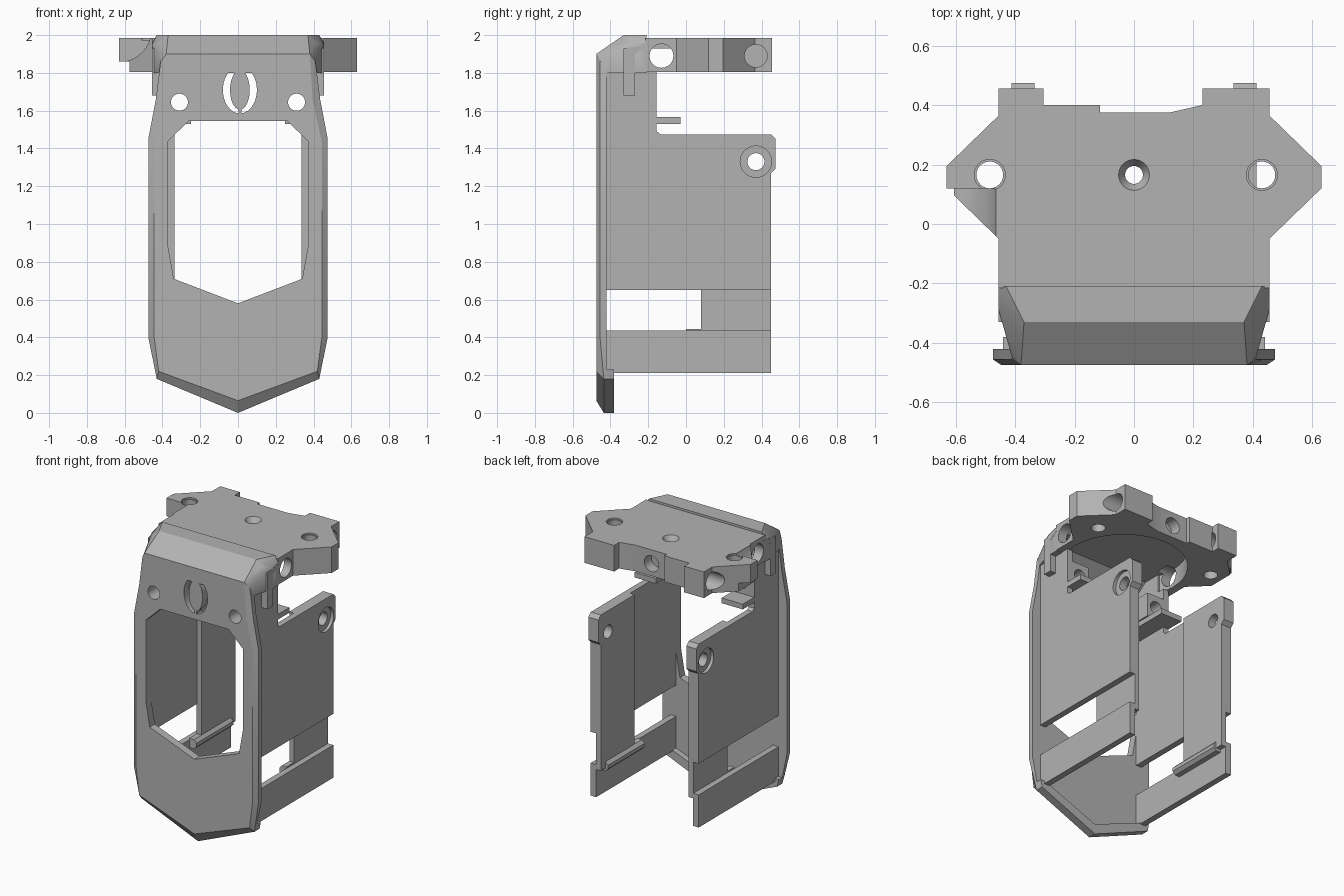
import bpy, bmesh, math
from mathutils import Vector, Matrix

cube = bpy.data.objects.get("Cube")
if cube:
    bpy.data.objects.remove(cube, do_unlink=True)

grey = bpy.data.materials.new("matte grey")
grey.use_nodes = True
COLOUR = (0.45, 0.45, 0.45, 1)
grey.diffuse_color = COLOUR
grey.node_tree.nodes["Principled BSDF"].inputs["Base Color"].default_value = COLOUR


def finish(name, bm):
    bmesh.ops.recalc_face_normals(bm, faces=bm.faces)
    mesh = bpy.data.meshes.new(name)
    bm.to_mesh(mesh)
    bm.free()
    mesh.materials.append(grey)
    ob = bpy.data.objects.new(name, mesh)
    bpy.context.collection.objects.link(ob)
    return ob


def place(p, axis, d):
    """Put a 2D profile point at depth d along an axis."""
    return {"x": (d, *p), "y": (p[0], d, p[1]), "z": (*p, d)}[axis]


def loft(name, rings):
    bm = bmesh.new()
    loops = [[bm.verts.new(p) for p in ring] for ring in rings]
    n = len(loops[0])
    bm.faces.new(loops[0])
    bm.faces.new(loops[-1])
    for a, b in zip(loops, loops[1:]):
        for i in range(n):
            j = (i + 1) % n
            bm.faces.new((a[i], a[j], b[j], b[i]))
    return finish(name, bm)


def prism(name, pts, axis, a, b):
    return loft(name, [[place(p, axis, d) for p in pts] for d in (a, b)])


def box(name, x, y, z):
    return prism(name, [(x[0], y[0]), (x[1], y[0]), (x[1], y[1]), (x[0], y[1])], "z", *z)


def ellipse(u, v, ru, rv, n=40):
    return [(u + ru * math.cos(math.tau * i / n), v + rv * math.sin(math.tau * i / n)) for i in range(n)]


def rod(u, v, r, axis, a, b, r2=None):
    """Cylinder or cone along an axis."""
    return loft("cutter", [[place(p, axis, d) for p in ellipse(u, v, q, q)]
                           for d, q in ((a, r), (b, r2 or r))])


def hull(name, half):
    bm = bmesh.new()
    for x, y, z in half:
        for s in (1, -1):
            bm.verts.new((s * x, y, z))
    bmesh.ops.convex_hull(bm, input=bm.verts)
    bmesh.ops.dissolve_limit(bm, angle_limit=0.01, verts=bm.verts, edges=bm.edges)
    return finish(name, bm)


def combine(ob, tools, operation="DIFFERENCE"):
    bpy.context.view_layer.objects.active = ob
    for tool in tools:
        mod = ob.modifiers.new("cut", "BOOLEAN")
        mod.operation, mod.object, mod.solver = operation, tool, "EXACT"
        bpy.ops.object.modifier_apply(modifier=mod.name)
        bpy.data.objects.remove(tool, do_unlink=True)
    return ob


def mirrored(half):
    """Close a right-hand profile whose first point lies on the centre line."""
    return half + [(-x, z) for x, z in reversed(half) if x > 0]


# Front plate: bevelled shield outline with window, screw holes and oval vent
outer = mirrored([(0, 0), (.43, .18), (.475, .4), (.475, 1.45), (.435, 1.66), (.41, 1.86)])
inner = mirrored([(0, .065), (.42, .22), (.445, .41), (.445, 1.43), (.395, 1.66), (.38, 1.9)])
plate = loft("front_plate", [
    [(x, -.42, z) for x, z in outer],
    [(x, -.435 if z < .2 else -.455, z) for x, z in outer],
    [(x, -.475, z) for x, z in inner]])
window = mirrored([(0, .58), (.34, .71), (.37, .88), (.37, 1.44), (.26, 1.545)])
vent = prism("cutter", ellipse(.01, 1.71, .09, .125), "y", -.6, -.3)
combine(vent, [prism("cutter", ellipse(.01, 1.71, .052, .105), "y", -.7, -.2),
               box("cutter", (.002, .018), (-.7, -.2), (1.5, 1.9))])
combine(plate, [prism("cutter", window, "y", -.6, -.3), vent]
        + [rod(s * .31, 1.645, .045, "y", -.6, -.3) for s in (1, -1)])

# Lip along the pointed lower edge
prism("bottom_lip", mirrored([(0, 0), (.43, .18), (.44, .23), (.4, .23), (0, .07)]), "y", -.425, -.38)

# Hood: sloped cap joining the plate to the top bracket, hollow underneath
hood = hull("hood", [
    (.38, -.475, 1.9), (.41, -.45, 1.86), (.37, -.33, 2), (.41, -.33, 1.965),
    (.455, -.29, 1.95), (.43, -.21, 2), (.455, -.21, 1.96), (.38, -.475, 1.8),
    (.41, -.45, 1.8), (.41, -.33, 1.8), (.455, -.29, 1.8), (.455, -.21, 1.8)])
combine(hood, [prism("cutter", [(-.42, 1.7), (-.42, 1.86), (-.33, 1.93), (-.1, 1.93), (-.1, 1.7)],
                     "x", -.37, .37)])

# Top bracket: winged slab with a round pocket below and screw holes
outline = [(.455, -.215), (.455, -.05), (.63, .12), (.63, .195), (.455, .365), (.455, .455),
           (.23, .455), (.23, .4), (.12, .375), (-.115, .375), (-.115, .4), (-.305, .4),
           (-.305, .455), (-.455, .455), (-.455, .365), (-.63, .195), (-.63, .12),
           (-.455, -.05), (-.455, -.215)]
top = prism("top_bracket", outline, "z", 1.805, 1.985)
cuts = [rod(0, -.1, .4, "z", 1.7, 1.93),
        box("cutter", (-.37, .37), (-.4, -.1), (1.7, 1.93)),
        rod(-.63, 2.03, .172, "y", -.2, .12),
        box("cutter", (-.7, -.575), (-.1, .3), (1.7, 1.86)),
        rod(0, 1.89, .055, "y", .3, .5),
        rod(0, .165, .03, "z", 1.7, 2.1),
        rod(0, .165, .03, "z", 1.95, 1.995, .058)]
for s, x in ((1, .43), (-1, -.485)):
    cuts += [rod(x, .165, .045, "z", 1.7, 2.1), rod(x, .165, .052, "z", 1.975, 2.1),
             rod(-.13, 1.89, .063, "x", s * .34, s * .6),
             rod(.37, 1.89, .06, "x", s * .3, s * .6)]
combine(top, cuts)

# Side walls with slot, boss, rails and catches
wall = [(-.43, .21), (.45, .21), (.45, 1.27), (.475, 1.295), (.475, 1.45), (.45, 1.475),
        (-.135, 1.475), (-.155, 1.49), (-.155, 1.805), (-.43, 1.805)]
pad = [(.08, .4), (.45, .4), (.45, 1.27), (.475, 1.295), (.475, 1.45), (.45, 1.475), (.08, 1.475)]
for s, side in ((1, "left"), (-1, "right")):
    panel = prism(side + "_wall", wall, "x", s * .37, s * .412)
    combine(panel, [box("cutter", (s * .3, s * .5), (-.425, .6), (.435, .65)),
                    rod(.37, 1.33, .083, "x", s * .39, s * .5),
                    rod(.37, 1.33, .045, "x", s * .2, s * .5)])
    inset = prism(side + "_wall_pad", pad, "x", s * .335, s * .371)
    combine(inset, [rod(.37, 1.33, .045, "x", s * .2, s * .5)])
    prism(side + "_rail", [(s * .371, .38), (s * .335, .38), (s * .315, .4), (s * .315, .425),
                           (s * .335, .445), (s * .371, .445)], "y", 0, .4)

    # Screw boss behind the plate, with a small ledge under it
    boss = box(side + "_screw_boss", (s * .24, s * .371), (-.421, -.155), (1.565, 1.73))
    combine(boss, [rod(s * .31, 1.645, .045, "y", -.6, 0)])
    box(side + "_ledge", (s * .25, s * .412), (-.421, -.03), (1.53, 1.566))

    # Outer strap hanging from the hood
    prism(side + "_strap", [(-.33, 1.68), (-.27, 1.68), (-.27, 1.9), (-.2, 1.95), (-.33, 1.93)],
          "x", s * .4, s * .456)

# Soften only the round surfaces
for ob in bpy.context.collection.objects:
    if ob.type == "MESH":
        ob.select_set(True)
        bpy.context.view_layer.objects.active = ob
bpy.ops.object.shade_smooth_by_angle(angle=math.radians(25))
